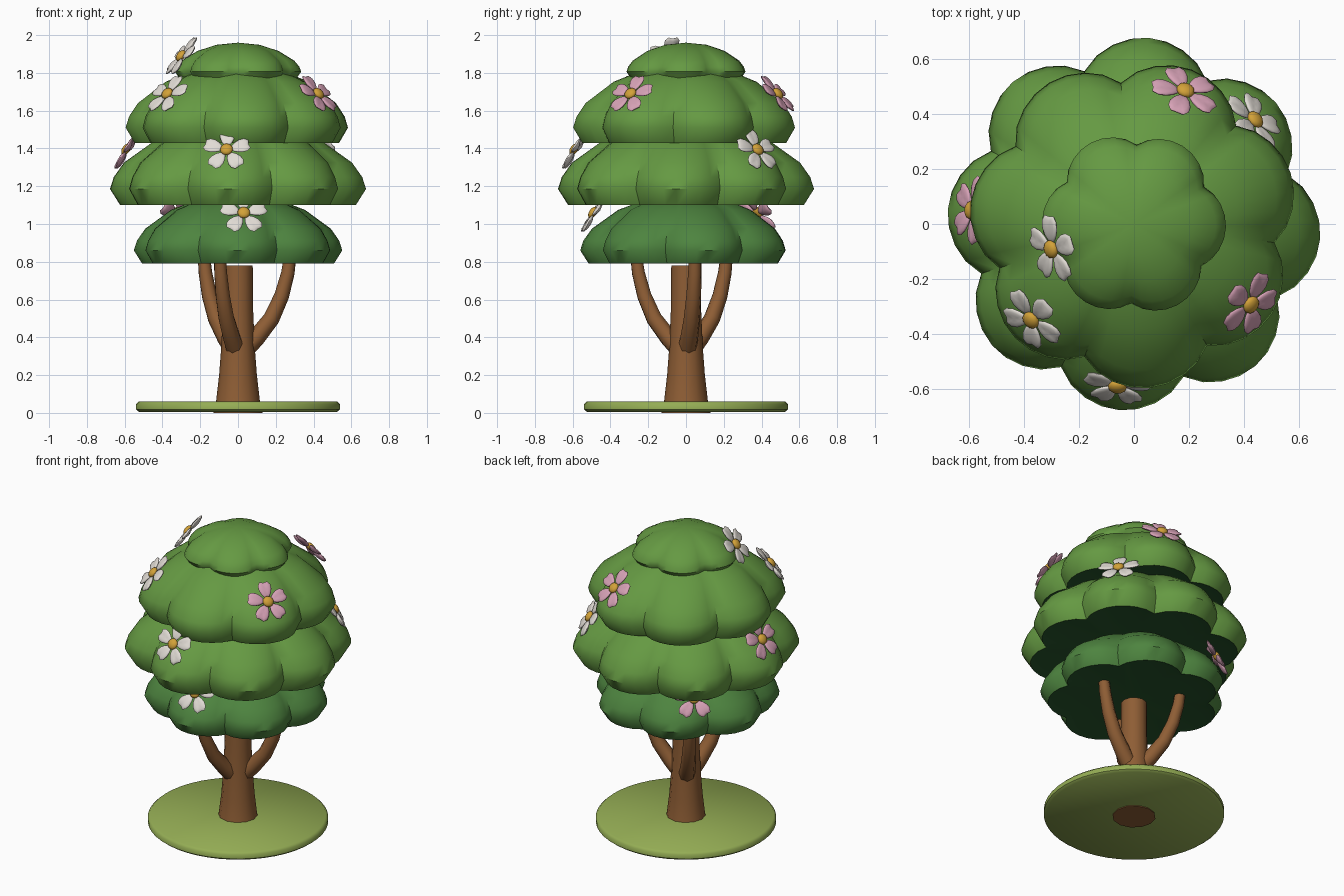
import bpy, bmesh, math
from mathutils import Vector, Matrix

if "Cube" in bpy.data.objects:
    bpy.data.objects.remove(bpy.data.objects["Cube"])


def mat(name, rgb):
    m = bpy.data.materials.new(name)
    m.diffuse_color = (*rgb, 1)
    m.use_nodes = True
    m.node_tree.nodes["Principled BSDF"].inputs["Base Color"].default_value = m.diffuse_color
    return m


BARK = mat("bark", (0.27, 0.11, 0.035))
GRASS = mat("grass", (0.30, 0.42, 0.09))
LEAF = mat("leaf", (0.13, 0.32, 0.055))
LEAF_LOW = mat("leaf_low", (0.075, 0.23, 0.05))
LEAF_DARK = mat("leaf_shade", (0.02, 0.09, 0.025))
WHITE = mat("white_petal", (0.75, 0.71, 0.66))
PINK = mat("pink_petal", (0.68, 0.36, 0.47))
GOLD = mat("flower_gold", (0.65, 0.36, 0.04))


def finish(bm, name, mats, angle=40):
    bmesh.ops.recalc_face_normals(bm, faces=bm.faces)
    me = bpy.data.meshes.new(name)
    bm.to_mesh(me)
    bm.free()
    for m in mats:
        me.materials.append(m)
    ob = bpy.data.objects.new(name, me)
    bpy.context.collection.objects.link(ob)
    bpy.ops.object.select_all(action='DESELECT')
    ob.select_set(True)
    bpy.context.view_layer.objects.active = ob
    bpy.ops.object.shade_smooth_by_angle(angle=math.radians(angle))
    return ob


def skin(bm, rings, start=None, end=None, dark=0):
    """Joins rings of points; ends close to a point, or to a flat cap."""
    vs = [[bm.verts.new(p) for p in ring] for ring in rings]
    n = len(vs[0])
    for k in range(len(vs) - 1):
        for i in range(n):
            j = (i + 1) % n
            f = bm.faces.new((vs[k][i], vs[k][j], vs[k + 1][j], vs[k + 1][i]))
            f.material_index = 1 if k < dark else 0
    for ring, tip in ((vs[0], start), (vs[-1], end)):
        if tip is None:
            bm.faces.new(ring)
            continue
        c = bm.verts.new(tip)
        for i in range(n):
            f = bm.faces.new((ring[i], ring[(i + 1) % n], c))
            f.material_index = 1 if dark and ring is vs[0] else 0


def circle(center, r, n, u=Vector((1, 0, 0)), v=Vector((0, 1, 0))):
    return [Vector(center) + r * (math.cos(a) * u + math.sin(a) * v)
            for a in (2 * math.pi * i / n for i in range(n))]


# Ground disc
bm = bmesh.new()
skin(bm, [circle((0, 0, z), r, 48) for r, z in
          ((0.525, 0.006), (0.54, 0.018), (0.54, 0.045), (0.525, 0.06))])
finish(bm, "ground_disc", [GRASS], 50)

# Trunk
bm = bmesh.new()
skin(bm, [circle((0, 0, z), r, 12) for r, z in
          ((0.13, 0), (0.115, 0.07), (0.10, 0.2), (0.088, 0.36), (0.08, 0.55), (0.078, 0.78))])
finish(bm, "trunk", [BARK])

# Three curved branches
path = [(0.03, 0.33), (0.10, 0.40), (0.18, 0.50), (0.235, 0.62), (0.268, 0.74), (0.285, 0.86)]
for k in range(3):
    a = math.radians(10 + 120 * k)
    out = Vector((math.cos(a), math.sin(a), 0))
    side = Vector((-math.sin(a), math.cos(a), 0))
    pts = [out * r + Vector((0, 0, z)) for r, z in path]
    rings = []
    for i, p in enumerate(pts):
        t = (pts[min(i + 1, len(pts) - 1)] - pts[max(i - 1, 0)]).normalized()
        rings.append(circle(p, 0.052 - 0.004 * i, 8, side, t.cross(side)))
    bm = bmesh.new()
    skin(bm, rings)
    finish(bm, f"branch_{k + 1}", [BARK], 50)

# Scalloped foliage layers: (radius share, height share, lobe strength)
PROFILE = [(0.5, 0.04, 0.5), (0.84, 0.02, 1), (0.92, 0.0, 1), (1.0, 0.19, 1), (0.97, 0.33, 1),
           (0.89, 0.5, 0.9), (0.64, 0.77, 0.6), (0.34, 0.94, 0.3)]


def foliage(name, R, z0, h, lobes, dent_deg, leaf):
    n = lobes * 8
    rings = []
    for rs, zs, w in PROFILE:
        ring = []
        for i in range(n):
            a = 2 * math.pi * i / n
            bulge = abs(math.sin(lobes * a / 2)) ** 0.8
            r = R * rs * (1 - 0.14 * w * (1 - bulge))
            b = a + math.radians(dent_deg)
            ring.append(Vector((r * math.cos(b), r * math.sin(b), z0 + h * zs)))
        rings.append(ring)
    bm = bmesh.new()
    skin(bm, rings, (0, 0, z0 + h * 0.06), (0, 0, z0 + h), dark=2)
    finish(bm, name, [leaf, LEAF_DARK], 50)


foliage("foliage_bottom", 0.56, 0.79, 0.37, 7, 244, LEAF_LOW)
foliage("foliage_lower", 0.68, 1.10, 0.45, 8, 18, LEAF)
foliage("foliage_upper", 0.60, 1.43, 0.42, 7, 301, LEAF)
foliage("foliage_top", 0.335, 1.77, 0.19, 6, 28, LEAF)


# Five-petal flowers facing outward and up
def flower(name, pos, tilt, petal):
    p = Vector(pos)
    out = Vector((p.x, p.y, 0)).normalized()
    e = math.radians(tilt)
    nrm = out * math.cos(e) + Vector((0, 0, math.sin(e)))
    up = Vector((0, 0, math.cos(e))) - out * math.sin(e)
    M = Matrix((up.cross(nrm), up, nrm)).transposed().to_4x4()
    M.translation = p
    bm = bmesh.new()
    for k in range(5):
        new = bmesh.ops.create_uvsphere(bm, u_segments=12, v_segments=8, radius=1)["verts"]
        turn = Matrix.Rotation(math.radians(90 + 72 * k), 4, 'Z')
        for v in new:
            x, y, z = v.co
            notch = 0.012 * max(0, x) * max(0, 1 - abs(y) * 3)
            v.co = M @ turn @ Vector((0.077 + 0.056 * x - notch, 0.04 * y * (1 + 0.3 * x),
                                      0.013 * z + 0.006 * abs(y)))
    new = bmesh.ops.create_uvsphere(bm, u_segments=12, v_segments=8, radius=1)["verts"]
    for v in new:
        v.co = M @ Vector((0.034 * v.co.x, 0.034 * v.co.y, 0.01 + 0.02 * v.co.z))
    for f in {f for v in new for f in v.link_faces}:
        f.material_index = 1
    finish(bm, name, [petal, GOLD], 60)


FLOWERS = [((-0.295, -0.09, 1.885), 37, WHITE), ((-0.37, -0.345, 1.685), 40, WHITE),
           ((0.42, -0.29, 1.685), 40, PINK), ((0.185, 0.48, 1.685), 40, PINK),
           ((0.435, 0.375, 1.39), 32, WHITE), ((-0.06, -0.585, 1.39), 32, WHITE),
           ((-0.585, 0.05, 1.39), 32, PINK), ((0.03, -0.485, 1.055), 33, WHITE),
           ((-0.32, 0.375, 1.055), 33, PINK)]
for i, (pos, tilt, petal) in enumerate(FLOWERS):
    flower(f"flower_{i + 1}", pos, tilt, petal)
